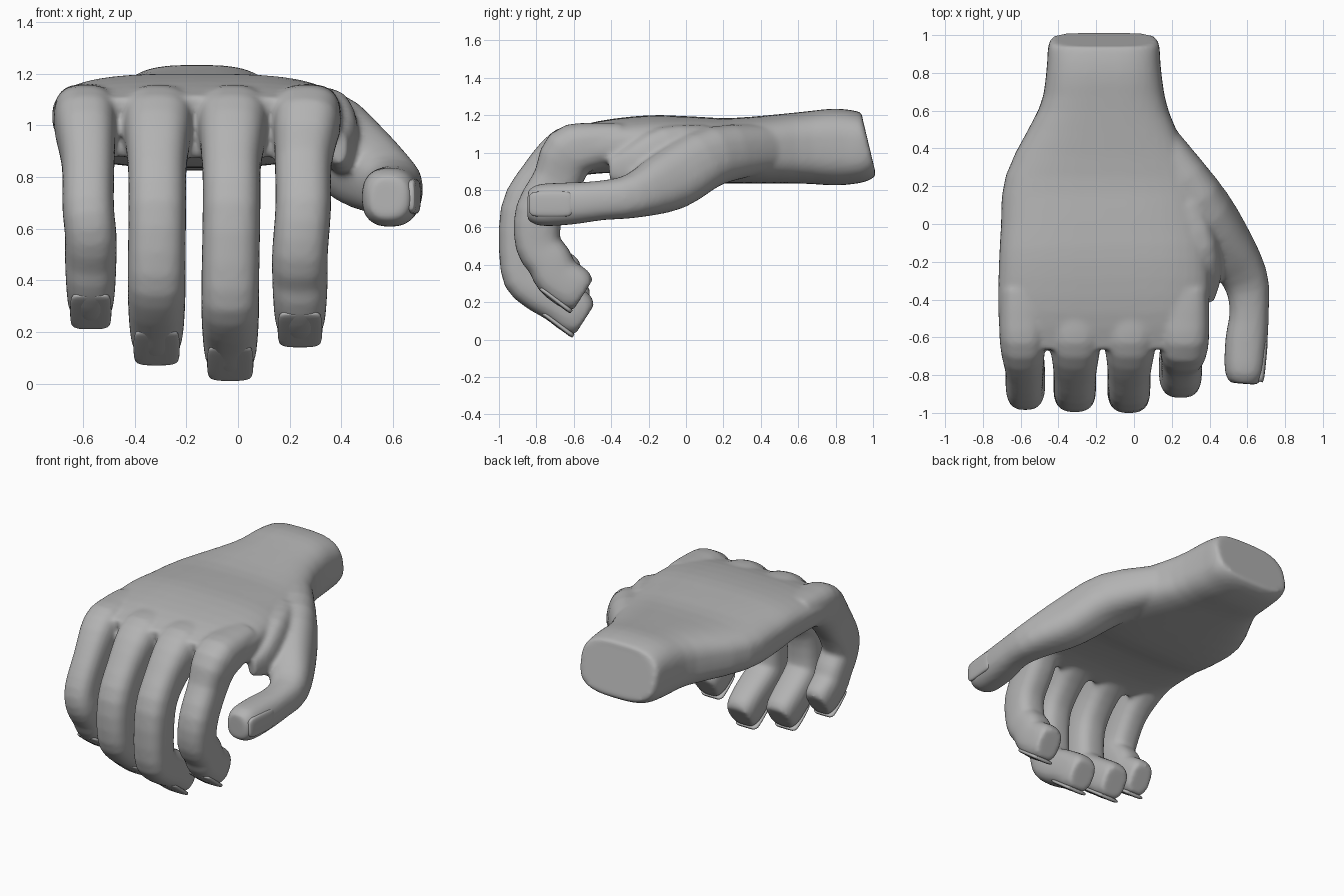
import bpy, bmesh
from math import cos, sin, tau
from mathutils import Vector

cube = bpy.data.objects.get("Cube")
if cube:
    bpy.data.objects.remove(cube, do_unlink=True)

skin = bpy.data.materials.new("plain grey")
skin.use_nodes = True
GREY = (0.45, 0.45, 0.45, 1)
skin.diffuse_color = GREY
skin.node_tree.nodes["Principled BSDF"].inputs["Base Color"].default_value = GREY


def refine(rings, steps=3):
    """Add in-between rings along a smooth curve."""
    out = []
    last = len(rings) - 1
    for i in range(last):
        quad = (rings[max(i - 1, 0)], rings[i], rings[i + 1], rings[min(i + 2, last)])
        for k in range(steps):
            t = k / steps
            out.append([b + t / 2 * (c - a + t * (2 * a - 5 * b + 4 * c - d + t * (3 * (b - c) + d - a)))
                        for a, b, c, d in zip(*quad)])
    return out + [rings[last]]


def loft(bm, rings, side, power=2.5, count=24):
    """Closed tube through rings of (x, y, z, half width, half depth)."""
    rings = refine(rings)
    pts = [Vector(r[:3]) for r in rings]
    loops = []
    for i, ring in enumerate(rings):
        t = (pts[min(i + 1, len(pts) - 1)] - pts[max(i - 1, 0)]).normalized()
        n = t.cross(Vector(side)).normalized()
        s = n.cross(t)
        loop = []
        for k in range(count):
            c, d = cos(tau * k / count), sin(tau * k / count)
            u = abs(c) ** (2 / power) * (1 if c > 0 else -1)
            v = abs(d) ** (2 / power) * (1 if d > 0 else -1)
            loop.append(bm.verts.new(pts[i] + s * u * ring[3] + n * v * ring[4]))
        loops.append(loop)
    for a, b in zip(loops, loops[1:]):
        for k in range(count):
            j = (k + 1) % count
            bm.faces.new((a[k], a[j], b[j], b[k]))
    bm.faces.new(loops[0])
    bm.faces.new(loops[-1])


def finish(bm, name):
    bmesh.ops.recalc_face_normals(bm, faces=bm.faces)
    for f in bm.faces:
        f.smooth = True
    mesh = bpy.data.meshes.new(name)
    bm.to_mesh(mesh)
    bm.free()
    mesh.materials.append(skin)
    obj = bpy.data.objects.new(name, mesh)
    bpy.context.collection.objects.link(obj)
    return obj


hand = bmesh.new()

# Wrist and palm: y, centre x, half width, centre z, half height
palm = [(0.98, -0.16, 0.275, 1.032, 0.155), (0.94, -0.16, 0.295, 1.027, 0.187),
        (0.80, -0.16, 0.305, 1.03, 0.205), (0.60, -0.16, 0.345, 1.025, 0.19),
        (0.25, -0.17, 0.51, 1.01, 0.175), (0.0, -0.165, 0.54, 1.02, 0.175),
        (-0.20, -0.16, 0.555, 1.04, 0.16), (-0.45, -0.16, 0.56, 1.03, 0.14),
        (-0.64, -0.16, 0.545, 0.99, 0.125)]
loft(hand, [(cx, y, cz, hw, hh) for y, cx, hw, cz, hh in palm], (1, 0, 0), 3, 40)

# Fingers: base x, tip x, half width, front y, tip z, forward shift of the tip
fingers = {"index": (0.265, 0.24, 0.108, -0.92, 0.13, 0.01),
           "middle": (-0.02, -0.03, 0.112, -1.0, 0.0, 0),
           "ring": (-0.31, -0.315, 0.112, -0.995, 0.06, 0.02),
           "little": (-0.59, -0.57, 0.1, -0.985, 0.20, 0.07)}
for name, (xb, xt, w, yf, zt, fwd) in fingers.items():
    xm = (xb + xt) / 2
    loft(hand, [(xb, -0.34, 1.05, w * 1.15, 0.11),
                (xb, -0.50, 1.035, w * 1.23, 0.125),
                (xb, -0.625, 0.997, w * 1.2, 0.145),
                (xm, yf + 0.23, 0.85, w * 1.02, 0.13),
                (xm, yf + 0.135, 0.68, w, 0.128),
                (xt, yf + 0.13, zt + 0.38, w, 0.122),
                (xt, yf + 0.19, zt + 0.29, w, 0.122),
                (xt, -0.68 - fwd, zt + 0.21, w * 0.97, 0.122),
                (xt, -0.585 - fwd, zt + 0.14, w * 0.9, 0.122),
                (xt, -0.54 - fwd, zt + 0.11, w * 0.76, 0.095)], (1, 0, 0), 2.7)
    # Nail lying on the outer side of the fingertip
    nail = bmesh.new()
    loft(nail, [(xt, -0.685 - fwd + k * 0.083, zt + 0.082 - k * 0.063, w * f, 0.018 * f)
                for k, f in ((-1, 0.55), (-0.8, 0.75), (0, 0.8), (0.8, 0.75), (1, 0.55))],
         (1, 0, 0), 3)
    finish(nail, name + "_finger_nail")

# Thumb sweeping out of the palm
loft(hand, [(0.12, 0.42, 1.02, 0.13, 0.13), (0.31, 0.14, 0.98, 0.16, 0.16),
            (0.465, -0.08, 0.855, 0.145, 0.165), (0.585, -0.28, 0.77, 0.122, 0.12),
            (0.61, -0.45, 0.745, 0.104, 0.106), (0.595, -0.62, 0.728, 0.112, 0.113),
            (0.585, -0.78, 0.72, 0.105, 0.112), (0.58, -0.845, 0.72, 0.075, 0.08)],
     (1, 0, 0))

# Web of skin between thumb and palm
loft(hand, [(0.25, 0.10, 1.04, 0.12, 0.11), (0.36, -0.10, 1.0, 0.09, 0.14),
            (0.40, -0.26, 0.93, 0.065, 0.12), (0.385, -0.41, 0.91, 0.035, 0.06)], (1, 0, 0))

thumb_nail = bmesh.new()
loft(thumb_nail, [(x, y, 0.725, 0.068 * f, 0.018 * f)
                  for x, y, f in ((0.668, -0.835, 0.7), (0.673, -0.81, 0.95), (0.682, -0.72, 1),
                                  (0.69, -0.63, 0.95), (0.69, -0.61, 0.7))],
     (0, 0, 1), 3)
finish(thumb_nail, "thumb_nail")

# Fuse palm, fingers and thumb into one soft skin
body = finish(hand, "hand")
fuse = body.modifiers.new("fuse", "REMESH")
fuse.mode = "VOXEL"
fuse.voxel_size = 0.014
fuse.use_smooth_shade = True
soften = body.modifiers.new("soften", "SMOOTH")
soften.factor = 0.5
soften.iterations = 8
